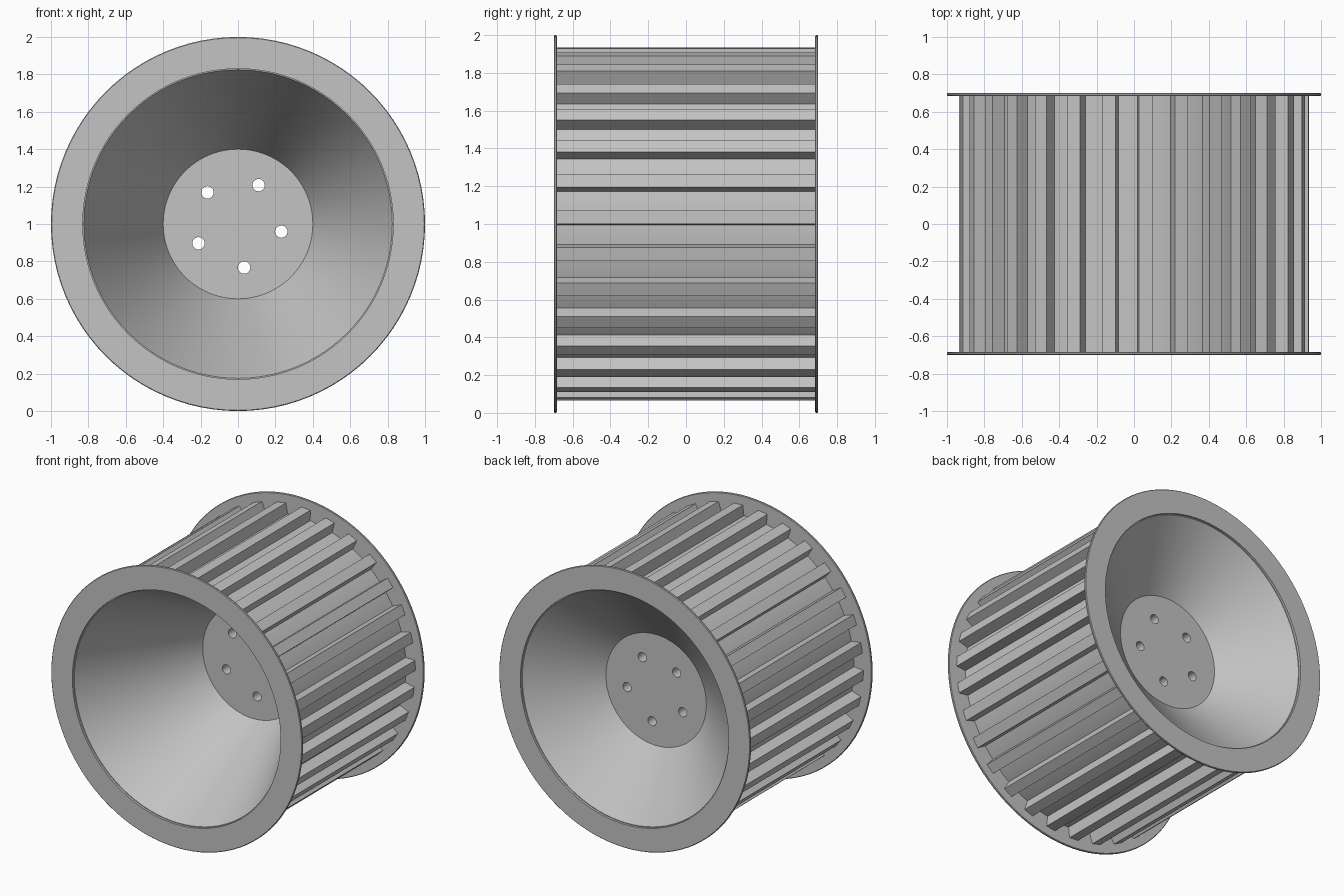
import bpy, bmesh, math

if "Cube" in bpy.data.objects:
    bpy.data.objects.remove(bpy.data.objects["Cube"], do_unlink=True)

TEETH = 30
ROOT_R, TIP_R = 0.86, 0.935
HALF = 0.70          # half length along the axle
PLATE = 0.016        # flange thickness

grey = bpy.data.materials.new("cast grey")
grey.use_nodes = True
grey.diffuse_color = (0.55, 0.55, 0.55, 1)
grey.node_tree.nodes["Principled BSDF"].inputs["Base Color"].default_value = (0.55, 0.55, 0.55, 1)


def polar(r, y, angle):
    return (r * math.cos(angle), y, 1 + r * math.sin(angle))


def finish(name, bm):
    bmesh.ops.recalc_face_normals(bm, faces=bm.faces)
    mesh = bpy.data.meshes.new(name)
    bm.to_mesh(mesh)
    bm.free()
    mesh.materials.append(grey)
    obj = bpy.data.objects.new(name, mesh)
    bpy.context.collection.objects.link(obj)
    return obj


def lathe(name, profile, closed, steps=96):
    """Spin (radius, y) points round the axle; open profiles get flat caps."""
    bm = bmesh.new()
    rings = [[bm.verts.new(polar(r, y, math.tau * i / steps)) for i in range(steps)]
             for r, y in profile]
    pairs = list(zip(rings, rings[1:]))
    if closed:
        pairs.append((rings[-1], rings[0]))
    else:
        bm.faces.new(rings[0])
        bm.faces.new(rings[-1])
    for a, b in pairs:
        for i in range(steps):
            j = (i + 1) % steps
            bm.faces.new((a[i], a[j], b[j], b[i]))
    return finish(name, bm)


def smooth(obj):
    bpy.ops.object.select_all(action="DESELECT")
    obj.select_set(True)
    bpy.context.view_layer.objects.active = obj
    bpy.ops.object.shade_smooth_by_angle(angle=math.radians(25))


# Drum: deep front cone, web, shallow back cone
END = HALF - PLATE
drum = lathe("drum", [(0.40, 0.17), (0.825, -END), (ROOT_R, -END),
                      (ROOT_R, END), (0.825, END), (0.40, 0.34)], False)

# Five bolt holes through the web
for k in range(5):
    a = math.radians(-10 + 72 * k)
    bpy.ops.mesh.primitive_cylinder_add(vertices=24, radius=0.033, depth=0.5,
                                        location=polar(0.235, 0.255, a),
                                        rotation=(math.pi / 2, 0, 0))
    cutter = bpy.context.object
    cutter.name = "bolt_hole_cutter"
    cutter.hide_render = True
    cut = drum.modifiers.new("bolt hole", "BOOLEAN")
    cut.operation, cut.solver, cut.object = "DIFFERENCE", "EXACT", cutter
    bpy.context.view_layer.objects.active = drum
    bpy.ops.object.modifier_apply(modifier=cut.name)
    bpy.data.objects.remove(cutter, do_unlink=True)
smooth(drum)

# Teeth: tapered bars running between the flanges
bm = bmesh.new()
for k in range(TEETH):
    mid = math.radians(2.2) + math.tau * k / TEETH
    section = [(ROOT_R - 0.01, -2.7), (TIP_R, -2.2), (TIP_R, 2.2), (ROOT_R - 0.01, 2.7)]
    front, back = [[bm.verts.new(polar(r, y, mid + math.radians(d))) for r, d in section]
                   for y in (-END, END)]
    bm.faces.new(front)
    bm.faces.new(back)
    for i in range(4):
        j = (i + 1) % 4
        bm.faces.new((front[i], front[j], back[j], back[i]))
finish("teeth", bm)

# Flanges with softened rims
SOFT = 0.004
for name, side in (("front_flange", -1), ("back_flange", 1)):
    profile = [(0.83, END), (1 - SOFT, END), (1, END + SOFT),
               (1, HALF - SOFT), (1 - SOFT, HALF), (0.83, HALF)]
    smooth(lathe(name, [(r, side * y) for r, y in profile], True))
